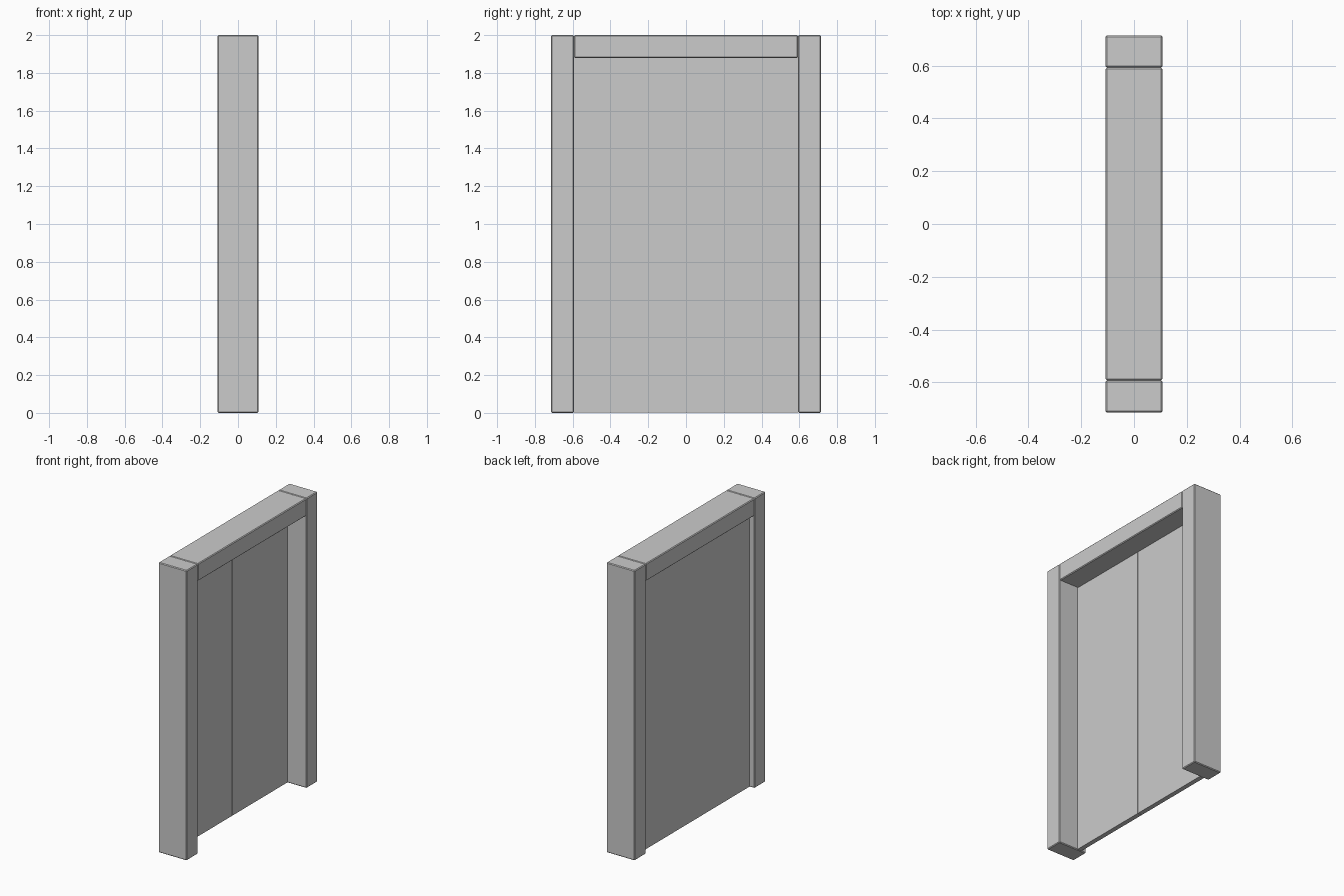
import bpy

if "Cube" in bpy.data.objects:
    bpy.data.objects.remove(bpy.data.objects["Cube"])

DEPTH = 0.108      # half depth of the frame
HALF = 0.714       # half width of the frame
INNER = 0.593      # half width of the opening
SEAM = -0.008      # where the door leaves meet


def box(name, lo, hi, bevel=0.0):
    size = [b - a for a, b in zip(lo, hi)]
    centre = [(a + b) / 2 for a, b in zip(lo, hi)]
    bpy.ops.mesh.primitive_cube_add(size=1, location=centre)
    ob = bpy.context.object
    ob.name = name
    ob.scale = size
    bpy.ops.object.transform_apply(location=False, rotation=False, scale=True)
    if bevel:
        mod = ob.modifiers.new("worn_edge", 'BEVEL')
        mod.width = bevel
        mod.segments = 1
    return ob


# Side posts
box("left_post", (-DEPTH, -HALF, 0), (DEPTH, -INNER, 2), 0.005)
box("right_post", (-DEPTH, INNER, 0), (DEPTH, HALF, 2), 0.005)

# Lintel between the posts
box("lintel", (-DEPTH, -INNER + 0.001, 1.88), (DEPTH, INNER - 0.001, 2), 0.005)

# Two thin door leaves, set towards the rear of the frame
box("left_door", (-0.07, -INNER, 0.002), (-0.038, SEAM - 0.001, 1.882))
box("right_door", (-0.07, SEAM + 0.001, 0.002), (-0.038, INNER, 1.882))
